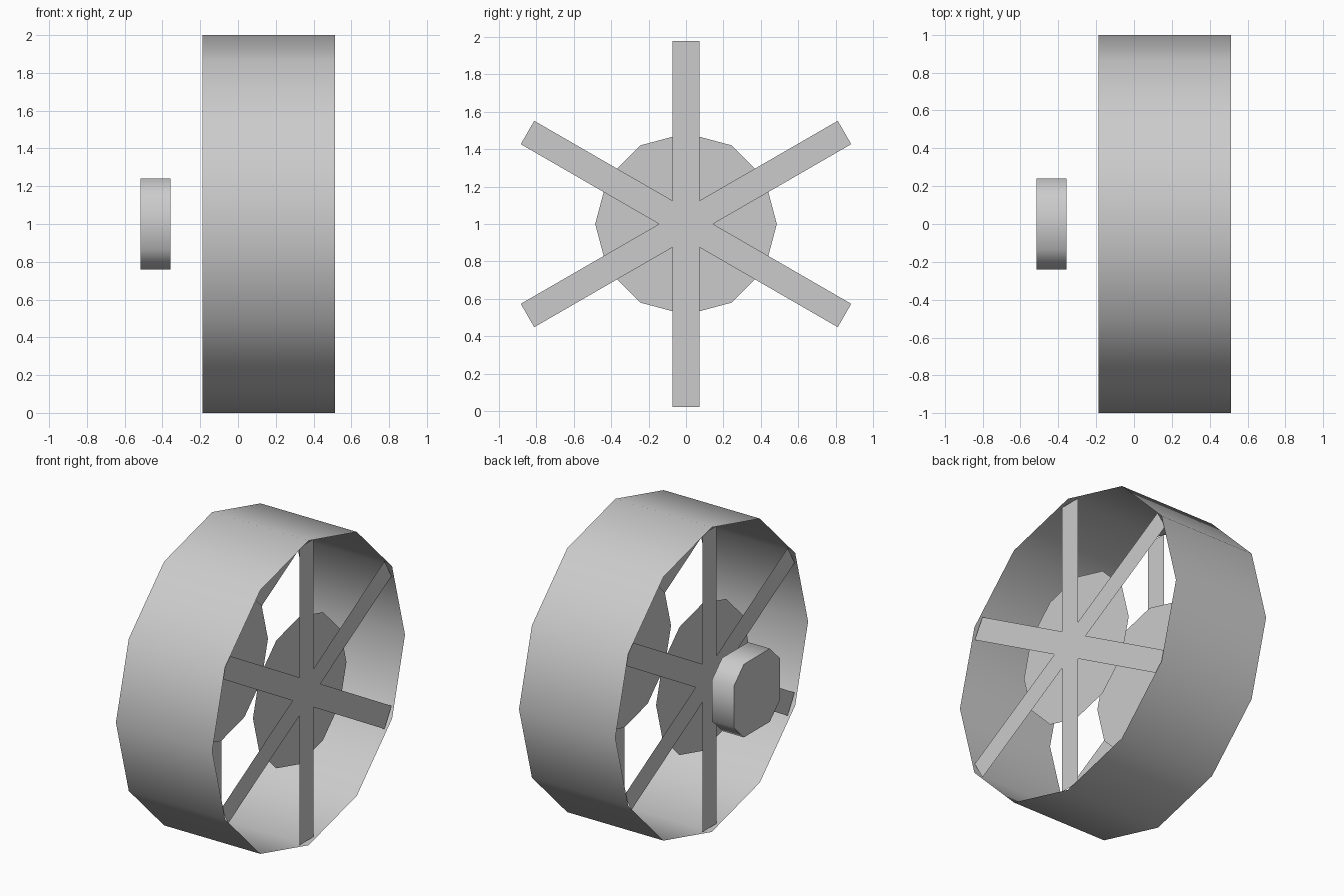
import bpy
from math import sin, cos, tan, pi, radians

if "Cube" in bpy.data.objects:
    bpy.data.objects.remove(bpy.data.objects["Cube"])

CZ = 1.0                      # wheel axis height
X_IN, X_OUT = -0.187, 0.513   # rim edges


def add(name, verts, faces, smooth=None):
    me = bpy.data.meshes.new(name)
    me.from_pydata(verts, [], faces)
    me.update()
    ob = bpy.data.objects.new(name, me)
    bpy.context.collection.objects.link(ob)
    if smooth:
        bpy.ops.object.select_all(action='DESELECT')
        ob.select_set(True)
        bpy.context.view_layer.objects.active = ob
        bpy.ops.object.shade_smooth_by_angle(angle=radians(smooth))
    return ob


def ring(r, n=12):
    return [(r * cos(2 * pi * i / n), r * sin(2 * pi * i / n)) for i in range(n)]


def flat(name, pts, x, side):
    # one flat polygon across the axle, facing side (+1 or -1)
    order = list(range(len(pts)))
    add(name, [(x, y, CZ + z) for y, z in pts], [order if side > 0 else order[::-1]])


def tube(name, pts, x0, x1, cap, smooth):
    n = len(pts)
    verts = [(x, y, CZ + z) for x in (x0, x1) for y, z in pts]
    faces = [(i, (i + 1) % n, n + (i + 1) % n, n + i)[::-1] for i in range(n)]
    if cap:
        faces.append(list(range(n))[::-1])
    add(name, verts, faces, smooth)


# twelve-sided open rim
tube("rim", ring(1.0), X_IN, X_OUT, False, 60)

# six-spoke star outline
W, L = 0.072, 0.977
star = []
for k in range(6):
    a = radians(30 + 60 * k)
    for r, w in ((L, -W), (L, W), (W / tan(pi / 6), W)):
        star.append((r * cos(a) - w * sin(a), r * sin(a) + w * cos(a)))

# spokes and hub discs on both sides
for label, edge, s in (("outer", X_OUT, 1), ("inner", X_IN, -1)):
    flat(label + "_spokes", star, edge - s * 0.016, s)
    flat(label + "_hub_disc", ring(0.485), edge - s * 0.065, s)

# eight-sided axle end standing off the inner side
A, B = 0.24, 0.135
octagon = [(A, -B), (A, B), (B, A), (-B, A), (-A, B), (-A, -B), (-B, -A), (B, -A)]
tube("axle_end", octagon, -0.515, -0.357, True, 65)
